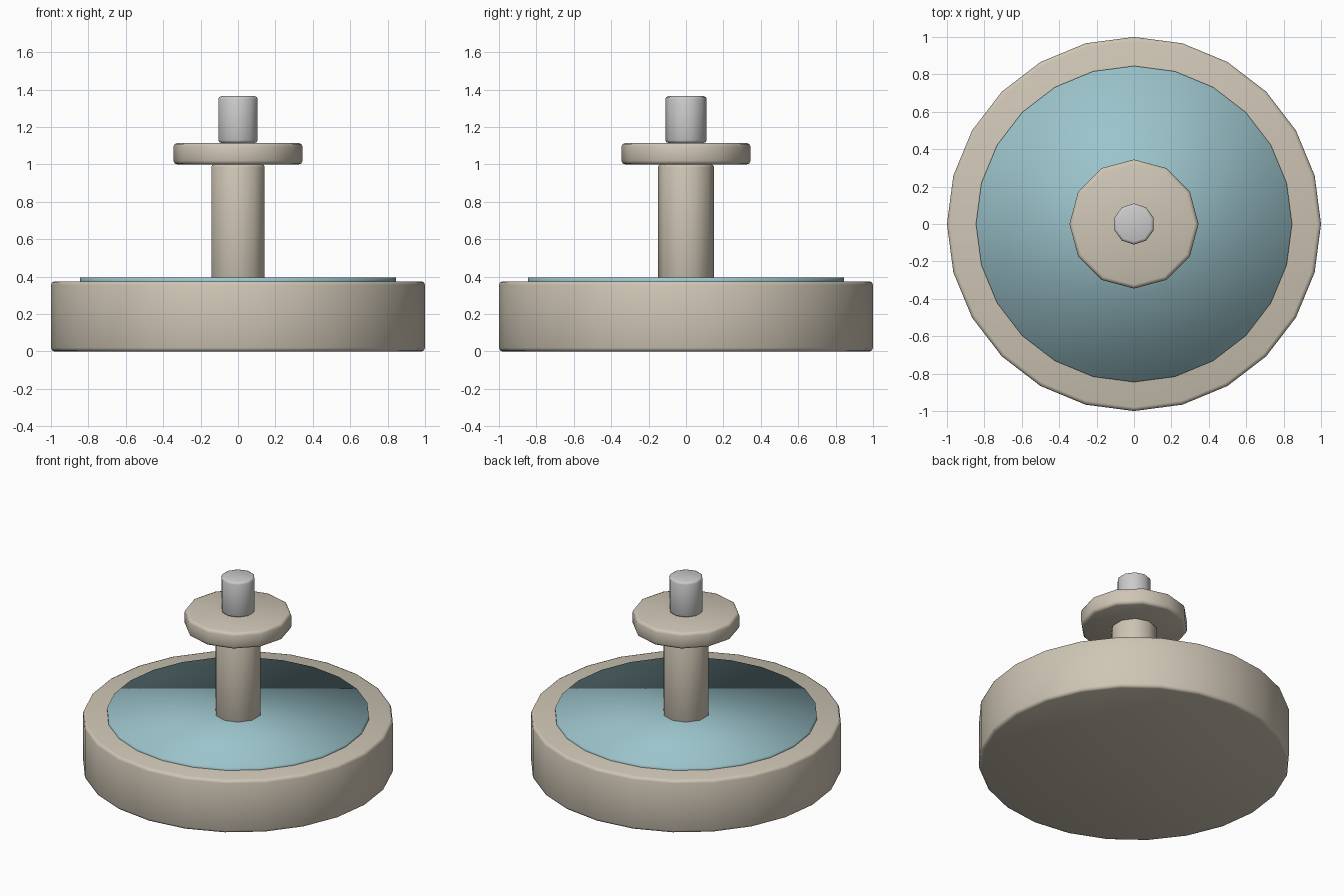
import bpy

if "Cube" in bpy.data.objects:
    bpy.data.objects.remove(bpy.data.objects["Cube"])


def material(name, color):
    mat = bpy.data.materials.new(name)
    mat.diffuse_color = color
    mat.use_nodes = True
    mat.node_tree.nodes["Principled BSDF"].inputs["Base Color"].default_value = mat.diffuse_color
    return mat


stone = material("stone", (0.62, 0.56, 0.46, 1))
water = material("water", (0.33, 0.55, 0.60, 1))


def disc(name, sides, radius, z0, z1, bevel=0.0, mat=None):
    bpy.ops.mesh.primitive_cylinder_add(
        vertices=sides, radius=radius, depth=z1 - z0, location=(0, 0, (z0 + z1) / 2))
    obj = bpy.context.object
    obj.name = name
    if mat:
        obj.data.materials.append(mat)
    if bevel:
        # Soften only the top and bottom rims
        mod = obj.modifiers.new("rim_bevel", 'BEVEL')
        mod.width = bevel
        mod.segments = 2
        mod.limit_method = 'ANGLE'
        mod.angle_limit = 1.0
    bpy.ops.object.shade_smooth()
    return obj


# Wide basin with the water disc resting in it
disc("basin", 24, 1.0, 0.0, 0.375, 0.02, stone)
disc("water_surface", 24, 0.845, 0.355, 0.395, 0, water)

# Column, upper dish and grey spout
disc("column", 10, 0.15, 0.375, 1.0, 0.015, stone)
disc("upper_dish", 12, 0.345, 1.0, 1.115, 0.02, stone)
disc("spout", 10, 0.11, 1.115, 1.365, 0.015)
